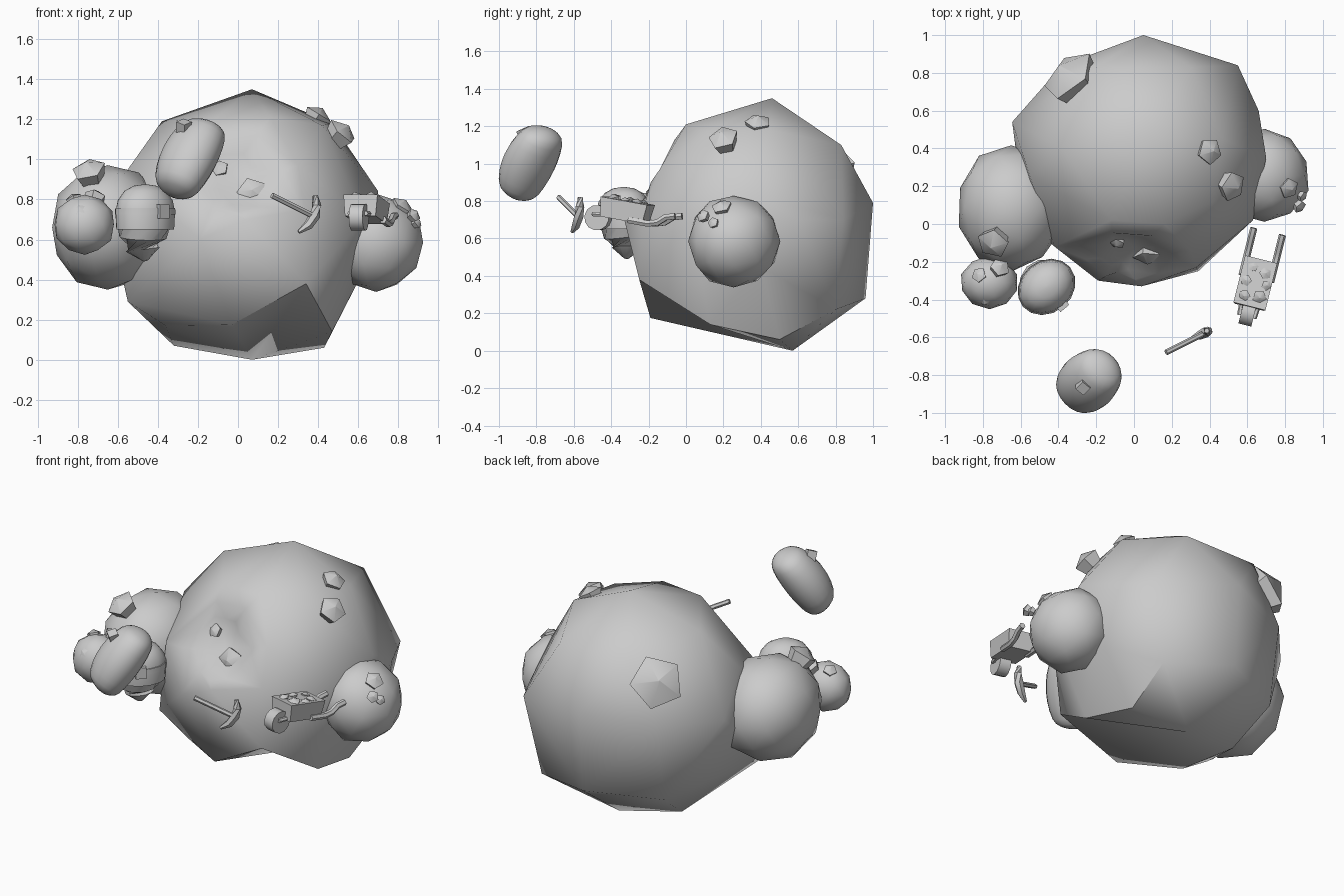
import bpy, bmesh, math, random
from mathutils import Vector, Matrix, Euler

if "Cube" in bpy.data.objects:
    bpy.data.objects.remove(bpy.data.objects["Cube"])

random.seed(4)


def finish(name, bm, mat=None, angle=50):
    if mat is not None:
        bm.transform(mat)
    bmesh.ops.recalc_face_normals(bm, faces=bm.faces)
    me = bpy.data.meshes.new(name)
    bm.to_mesh(me)
    bm.free()
    for p in me.polygons:
        p.use_smooth = True
    me.set_sharp_from_angle(angle=math.radians(angle))
    ob = bpy.data.objects.new(name, me)
    bpy.context.collection.objects.link(ob)
    return ob


def rock(name, c, size, jitter=0.03, sub=2):
    bm = bmesh.new()
    bmesh.ops.create_icosphere(bm, subdivisions=sub, radius=1)
    for v in bm.verts:
        v.co *= 1 + random.uniform(-jitter, jitter)
    return finish(name, bm, Matrix.Translation(c) @ Matrix.Diagonal((*size, 1)), 60)


def box(name, size, mat, taper=1.0):
    bm = bmesh.new()
    bmesh.ops.create_cube(bm, size=1)
    for v in bm.verts:
        k = taper if v.co.z < 0 else 1
        v.co = Vector((v.co.x * size[0] * k, v.co.y * size[1] * k, v.co.z * size[2]))
    return finish(name, bm, mat, 30)


def tube(name, pts, radii, sides=6, mat=None, flat=1.0, angle=45):
    bm = bmesh.new()
    rings = []
    pts = [Vector(p) for p in pts]
    for i, p in enumerate(pts):
        d = pts[min(i + 1, len(pts) - 1)] - pts[max(i - 1, 0)]
        q = d.to_track_quat('Z', 'Y')
        ring = []
        for k in range(sides):
            a = 2 * math.pi * k / sides
            ring.append(bm.verts.new(p + q @ Vector((math.cos(a), math.sin(a) * flat, 0)) * radii[i]))
        rings.append(ring)
    for a, b in zip(rings, rings[1:]):
        for k in range(sides):
            n = (k + 1) % sides
            bm.faces.new((a[k], a[n], b[n], b[k]))
    bm.faces.new(rings[0])
    bm.faces.new(rings[-1])
    return finish(name, bm, mat, angle)


def gem(name, p, r, centre):
    # five-sided lump with its blunt tip pointing away from its rock
    out = (Vector(p) - Vector(centre)).to_track_quat('Z', 'Y').to_matrix().to_4x4()
    return tube(name, [(0, 0, -.8 * r), (0, 0, .1 * r), (0, 0, .65 * r)], [.8 * r, 1.1 * r, .03 * r],
                5, Matrix.Translation(p) @ out, angle=60)


# Main boulder: hull of the silhouette corners, with a dent in the front
pts = [(.07, .46, 1.35), (-.38, .4, 1.19), (-.12, .02, 1.2), (.16, .0, 1.21), (.42, .12, 1.17),
       (.47, .45, 1.18), (.1, .64, 1.22), (.3, .83, 1.1), (-.2, .83, 1.1), (.05, 1, .79),
       (.05, .96, .28), (.55, .84, .7), (-.38, .84, .75), (.45, .8, .22), (-.38, .76, .26),
       (.7, .35, .84), (.63, .02, .7), (.63, .4, .45), (.66, .6, .7), (-.645, .54, .75),
       (-.62, .35, .6), (-.55, .25, .95), (-.57, .1, .5), (.04, -.33, .7), (-.19, -.3, .6),
       (.33, -.23, .75), (-.42, -.12, .8), (-.1, -.25, .87), (.3, -.14, .97), (.34, -.25, .38),
       (-.03, -.19, .175), (-.36, 0, .17), (-.55, 0, .29), (.07, .57, 0), (.43, .5, .06),
       (-.32, .5, .07), (.47, .13, .14)]
bm = bmesh.new()
for p in pts:
    bm.verts.new(p)
bmesh.ops.convex_hull(bm, input=bm.verts)
bmesh.ops.triangulate(bm, faces=bm.faces)
# fold the underside in at the front right
fold = [Vector((-.03, -.19, .175)), Vector((.47, .13, .14))]
for e in list(bm.edges):
    if all(min((v.co - f).length for f in fold) < 1e-4 for v in e.verts):
        bmesh.utils.edge_rotate(e, True)
        break
dent = Vector((-.01, -.2, .92))
for _ in range(2):
    near = [e for e in bm.edges if ((e.verts[0].co + e.verts[1].co) / 2 - dent).length < .28]
    bmesh.ops.subdivide_edges(bm, edges=near, cuts=1)
bmesh.ops.triangulate(bm, faces=bm.faces)
for v in bm.verts:
    f = max(0, 1 - ((v.co - dent).length / .23) ** 2)
    v.co += Vector((0, .10, -.02)) * f
finish("main_boulder", bm)

# Side boulders
left_c, right_c, small_c = (-.65, .09, .66), (.69, .255, .585), (-.765, -.31, .675)
rock("left_boulder", left_c, (.29, .335, .315))
rock("right_boulder", right_c, (.24, .25, .245))
rock("small_boulder", small_c, (.155, .14, .152), .02)

# Ore lumps
main_c = (.06, .38, .66)
ores = [((.4, .385, 1.22), .065, main_c), ((.52, .2, 1.135), .075, main_c),
        ((-.34, .78, 1.0), .145, main_c), ((-.09, -.1, .955), .04, main_c),
        ((.07, -.17, .835), .07, main_c), ((-.745, -.1, .945), .08, left_c),
        ((-.71, -.23, .815), .05, small_c), ((-.82, -.27, .805), .038, small_c),
        ((-.79, -.41, .75), .032, small_c), ((.82, .19, .77), .052, right_c),
        ((.88, .09, .722), .034, right_c), ((.895, .145, .685), .028, right_c)]
for i, (p, r, c) in enumerate(ores):
    gem(f"ore_lump_{i}", p, r, c)

# Helmet: dome on a short skirt, with strap and lamp
turn = Matrix.Rotation(math.radians(40), 4, 'Z')
H = Matrix.Translation((-.463, -.333, .735)) @ turn
prof = [(.15, -.085), (.155, 0), (.143, .06), (.108, .108), (.06, .133), (.01, .14)]
tube("helmet", [(0, 0, z) for r, z in prof], [r * 1.04 for r, z in prof], 16, H, .84)
tube("helmet_strap", [(0, 0, -.01), (0, 0, .022)], [.163, .161], 16, H, .85)
box("helmet_lamp", (.06, .05, .07), Matrix.Translation((-.382, -.428, .74)) @ turn)
# Rounded body under the helmet
tube("helmet_lining", [(-.47, -.325, .68), (-.475, -.32, .61), (-.475, -.31, .55), (-.46, -.32, .495)],
     [.14, .12, .085, .015], 12)

# Sack: bent capsule floating in front
a, b = Vector((-.275, -.865, .93)), Vector((-.198, -.793, 1.08))
axis = b - a
q = axis.to_track_quat('Z', 'Y')
side = Vector((1, -1, 0)).normalized()
bm = bmesh.new()
bmesh.ops.create_uvsphere(bm, u_segments=20, v_segments=16, radius=.127)
half = axis.length / 2
for v in bm.verts:
    z = v.co.z / .127
    v.co.z += half * max(-1, min(1, z * 1.6))
    w = q @ v.co
    w += side * w.dot(side) * .22
    v.co = (a + b) / 2 + w + Vector((-.5, -.5, .4)) * .03 * (.5 - z * z)
finish("sack", bm)
box("sack_knot", (.055, .055, .06), Matrix.Translation((-.27, -.86, 1.16))
    @ Euler((.3, -.3, .8)).to_matrix().to_4x4())

# Pickaxe
tube("pickaxe_handle", [(.17, -.68, .82), (.39, -.57, .71)], [.015, .015], 6)
tube("pickaxe_head", [(.385, -.565, .82), (.393, -.567, .77), (.383, -.572, .72),
                      (.35, -.588, .67), (.303, -.608, .637)],
     [.014, .024, .028, .024, .01], 6)

# Wheelbarrow
W = (Matrix.Translation((.64, -.32, .75)) @ Matrix.Rotation(math.radians(-14), 4, 'Z')
     @ Matrix.Rotation(math.radians(-10), 4, 'X'))
box("barrow_tray", (.175, .26, .105), W, .9)
for s in (-1, 1):
    tube("barrow_handle", [Vector((s * .078, y, z)) for y, z in
         ((.04, -.045), (.15, -.045), (.2, -.03), (.24, .005), (.29, .02))], [.019] * 5, 6, W)
    tube("wheel_fork", [(s * .045, -.1, -.04), (s * .04, -.17, -.05)], [.013, .013], 6, W)
tube("barrow_wheel", [(-.035, -.145, -.065), (.035, -.145, -.065)], [.068, .068], 12, W)
for i, (x, y, r) in enumerate([(-.04, -.08, .03), (.04, -.07, .035), (-.05, .0, .028),
                               (.04, .06, .03), (-.03, .08, .025), (.06, .0, .025)]):
    gem(f"barrow_ore_{i}", W @ Vector((x, y, .055)), r, (.64, -.32, .5))
